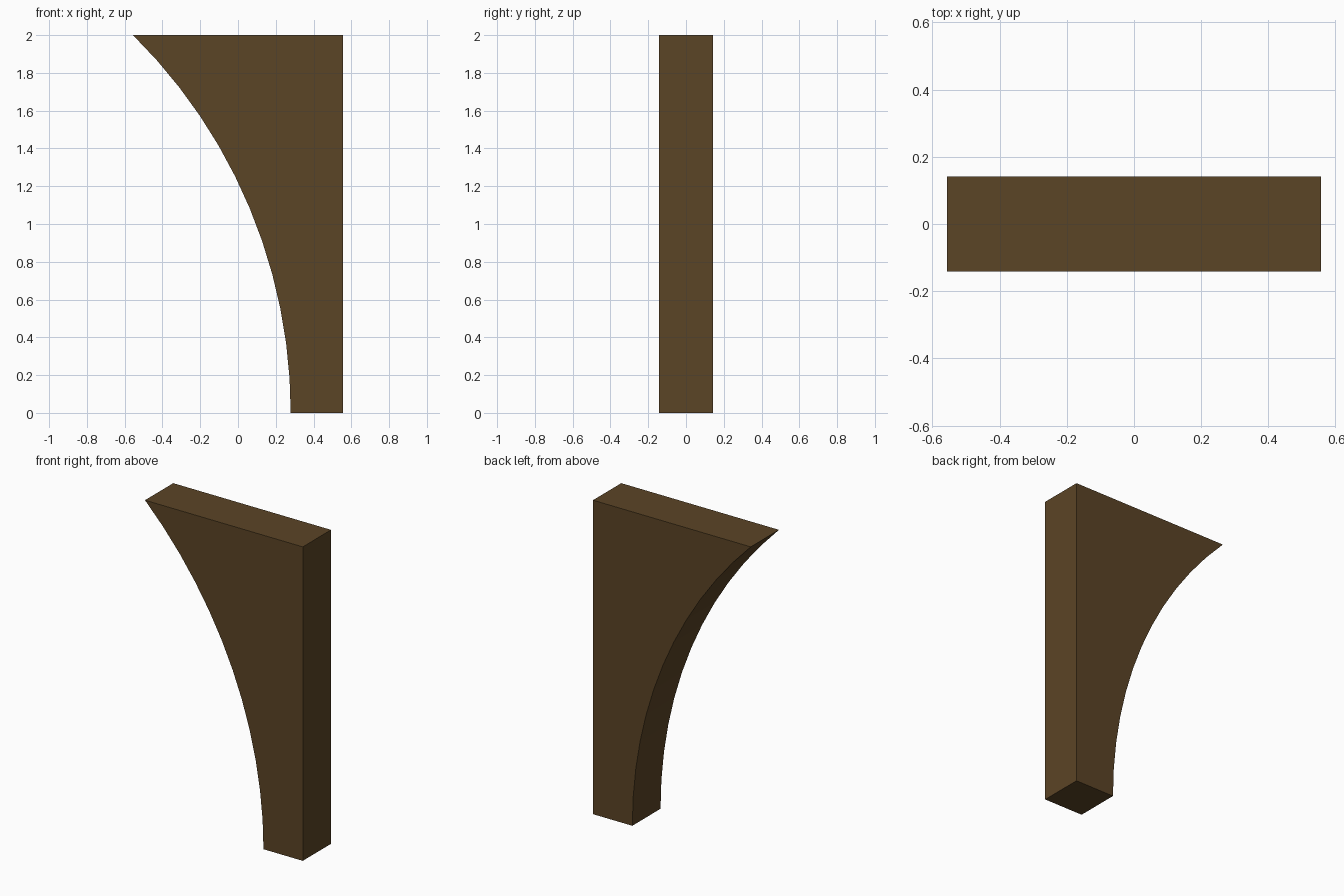
import bpy, bmesh, math

if "Cube" in bpy.data.objects:
    bpy.data.objects.remove(bpy.data.objects["Cube"])

HALF_W, HALF_D, HEIGHT, FOOT_X = 0.556, 0.142, 2.0, 0.279
SEGMENTS = 12

wood = bpy.data.materials.new("dark brown wood")
wood.diffuse_color = (0.105, 0.058, 0.019, 1)
wood.use_nodes = True
wood.node_tree.nodes["Principled BSDF"].inputs["Base Color"].default_value = wood.diffuse_color

# Side profile: straight back edge, flat top, concave arc down to the foot
run = FOOT_X + HALF_W
radius = (run ** 2 + HEIGHT ** 2) / (2 * run)
sweep = math.asin(HEIGHT / radius)
profile = [(HALF_W, 0), (HALF_W, HEIGHT)]
for i in range(SEGMENTS + 1):
    a = sweep * (1 - i / SEGMENTS)
    profile.append((FOOT_X - radius + radius * math.cos(a), radius * math.sin(a)))

# Bracket: profile extruded through its thickness
bm = bmesh.new()
face = bm.faces.new([bm.verts.new((x, -HALF_D, z)) for x, z in profile])
ext = bmesh.ops.extrude_face_region(bm, geom=[face], use_keep_orig=True)
moved = [g for g in ext["geom"] if isinstance(g, bmesh.types.BMVert)]
bmesh.ops.translate(bm, vec=(0, 2 * HALF_D, 0), verts=moved)
bmesh.ops.recalc_face_normals(bm, faces=bm.faces)

mesh = bpy.data.meshes.new("curved_bracket")
bm.to_mesh(mesh)
bm.free()
mesh.materials.append(wood)
bracket = bpy.data.objects.new("curved_bracket", mesh)
bpy.context.collection.objects.link(bracket)
